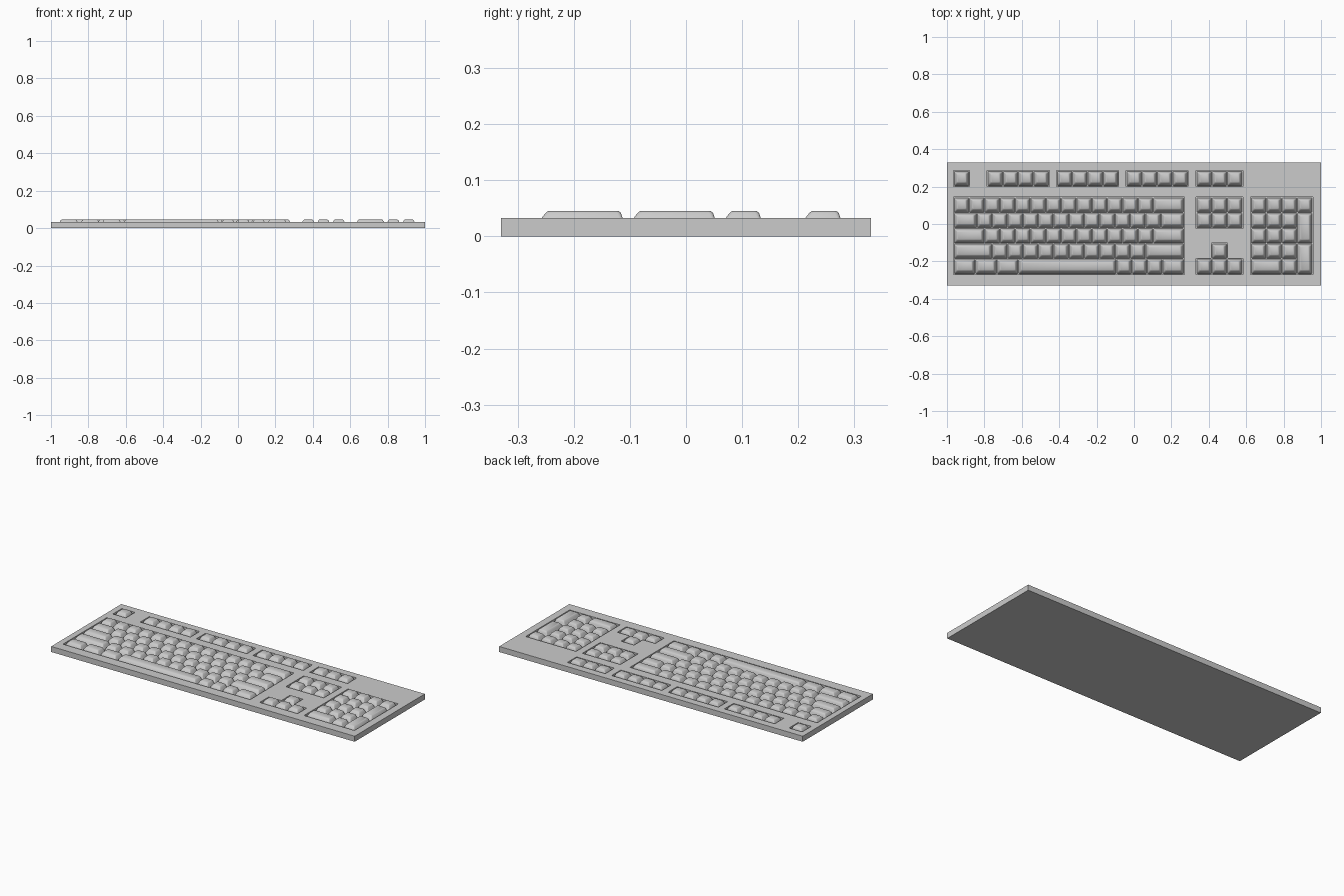
import bpy, bmesh, math

if "Cube" in bpy.data.objects:
    bpy.data.objects.remove(bpy.data.objects["Cube"])

U = 0.082                                   # key pitch
ROW = [0.101 - U * i for i in range(5)]     # row centres, top to bottom
F_ROW = 0.243
FLOOR, DECK, TOP = 0.014, 0.033, 0.045
GAP = 0.002
MAIN, NAV, PAD = -0.963, 0.334, 0.626       # left edges of the key blocks


def ring(bm, x0, x1, y0, y1, z, r):
    """Rounded rectangle of vertices."""
    verts = []
    for cx, cy, start in ((x1 - r, y1 - r, 0), (x0 + r, y1 - r, 90),
                          (x0 + r, y0 + r, 180), (x1 - r, y0 + r, 270)):
        for step in range(4):
            a = math.radians(start + 30 * step)
            verts.append(bm.verts.new((cx + r * math.cos(a), cy + r * math.sin(a), z)))
    return verts


def add_key(bm, x, y, w=1, h=1):
    """Tapered keycap: x is the left edge, y the centre of its top row."""
    x0, x1 = x + GAP, x + w * U - GAP
    y1, y0 = y + U / 2 - GAP, y + U / 2 - h * U + GAP
    # height, side inset, front inset, back inset, corner radius
    levels = ((FLOOR, 0, 0, 0, 0.005), (DECK, 0.008, 0.009, 0.007, 0.006),
              (0.042, 0.013, 0.016, 0.010, 0.007), (TOP, 0.0165, 0.020, 0.014, 0.007))
    rings = [ring(bm, x0 + s, x1 - s, y0 + f, y1 - b, z, r) for z, s, f, b, r in levels]
    n = len(rings[0])
    for low, high in zip(rings, rings[1:]):
        for i in range(n):
            j = (i + 1) % n
            bm.faces.new((low[i], low[j], high[j], high[i]))
    bm.faces.new(rings[-1])
    bm.faces.new(rings[0][::-1])


def key_block(name, rows):
    """rows: list of (left x, centre y, key widths in units, key height in units)."""
    bm = bmesh.new()
    for x, y, widths, h in rows:
        for w in widths:
            add_key(bm, x, y, w, h)
            x += w * U
    mesh = bpy.data.meshes.new(name)
    bm.to_mesh(mesh)
    bm.free()
    ob = bpy.data.objects.new(name, mesh)
    bpy.context.collection.objects.link(ob)
    bpy.ops.object.select_all(action='DESELECT')
    ob.select_set(True)
    bpy.context.view_layer.objects.active = ob
    bpy.ops.object.shade_smooth_by_angle(angle=math.radians(35))


def box(name, x0, x1, y0, y1, z0, z1):
    bpy.ops.mesh.primitive_cube_add(size=1, location=((x0 + x1) / 2, (y0 + y1) / 2, (z0 + z1) / 2))
    ob = bpy.context.object
    ob.name = name
    ob.scale = (x1 - x0, y1 - y0, z1 - z0)
    bpy.ops.object.transform_apply(location=True, rotation=False, scale=True)
    return ob


# Case
case = box("case", -1, 1, -0.33, 0.33, 0, DECK)

# Wells sunk into the case: left x, top row centre, columns, rows
F_GROUPS = [(MAIN, 1), (-0.783, 4), (-0.412, 4), (-0.040, 4), (NAV, 3)]
wells = [(x, F_ROW, n, 1) for x, n in F_GROUPS]
wells += [(MAIN, ROW[0], 15, 5), (NAV, ROW[0], 3, 2), (NAV + U, ROW[3], 1, 1.5),
          (NAV, ROW[4], 3, 1), (PAD, ROW[0], 4, 5)]
for x, y, cols, rows in wells:
    m = 0.002
    top = y + U / 2
    cutter = box("well_cutter", x - m, x + cols * U + m, top - rows * U - m, top + m, FLOOR, 0.1)
    cutter.hide_render = True
    mod = case.modifiers.new("well", 'BOOLEAN')
    mod.operation, mod.solver, mod.object = 'DIFFERENCE', 'EXACT', cutter
    bpy.context.view_layer.objects.active = case
    bpy.ops.object.modifier_apply(modifier=mod.name)
    bpy.data.objects.remove(cutter)

# Function row
key_block("function_keys", [(x, F_ROW, [1] * n, 1) for x, n in F_GROUPS])

# Main typing block
key_block("typing_keys", [(MAIN, y, widths, 1) for y, widths in zip(ROW, (
    [1] * 13 + [2],
    [1.5] + [1] * 12 + [1.5],
    [2] + [1] * 11 + [2],
    [2.5] + [1] * 10 + [2.5],
    [1.4] * 3 + [6.4] + [1] * 3 + [1.4]))])

# Navigation and arrow keys
key_block("navigation_keys", [(NAV, y, [1] * 3, 1) for y in ROW[:2]])
key_block("arrow_keys", [(NAV + U, ROW[3], [1], 1), (NAV, ROW[4], [1] * 3, 1)])

# Number pad with two tall keys on the right
key_block("number_pad_keys",
          [(PAD, ROW[0], [1] * 4, 1)] + [(PAD, y, [1] * 3, 1) for y in ROW[1:4]]
          + [(PAD, ROW[4], [2, 1], 1)]
          + [(PAD + 3 * U, y, [1], 2) for y in (ROW[1], ROW[3])])
